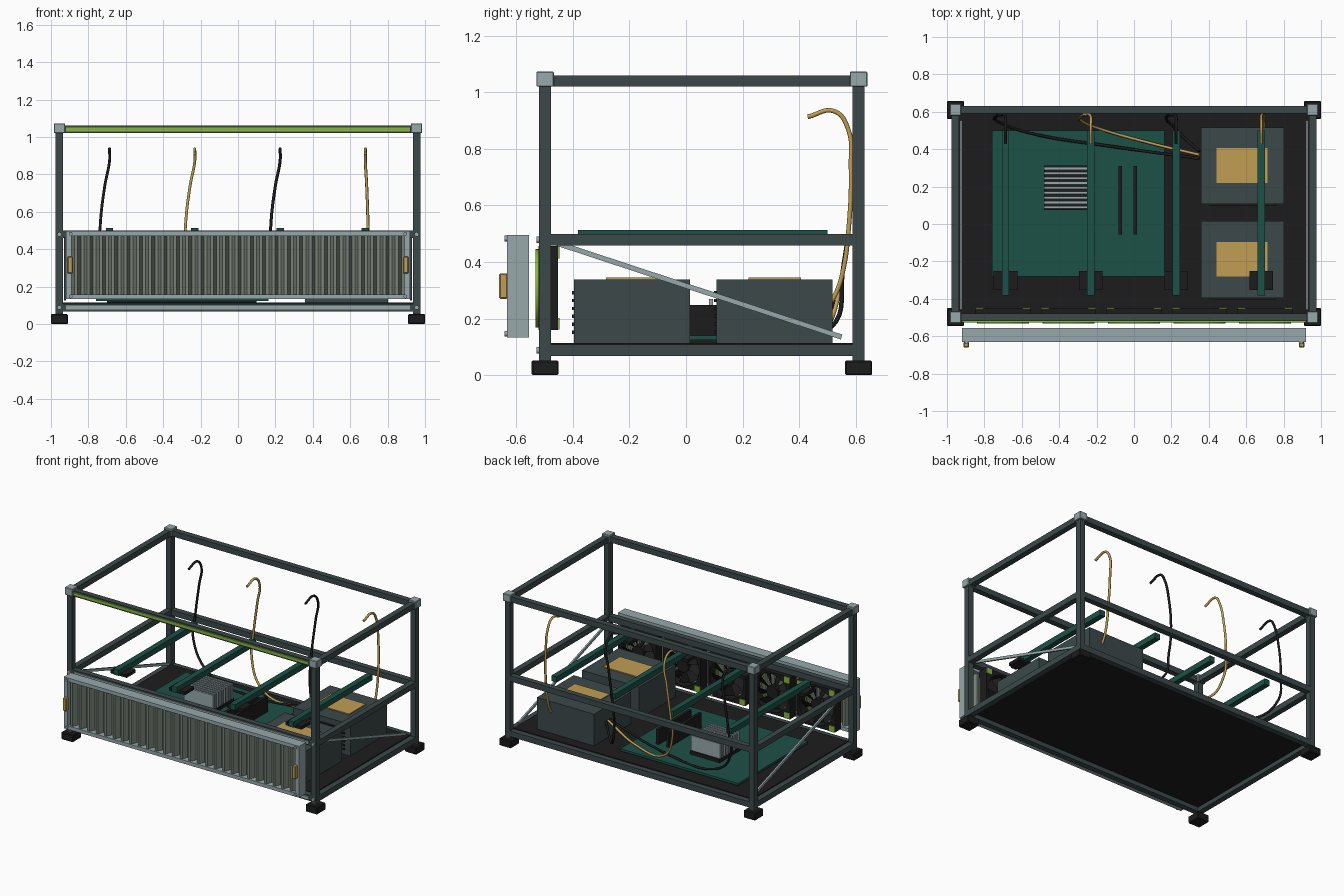
import bpy, bmesh, math
from mathutils import Vector, Matrix

if "Cube" in bpy.data.objects:
    bpy.data.objects.remove(bpy.data.objects["Cube"])


def material(name, rgb):
    m = bpy.data.materials.new(name)
    m.use_nodes = True
    col = [(c / 255) ** 2.2 for c in rgb] + [1]
    m.diffuse_color = col
    m.node_tree.nodes["Principled BSDF"].inputs["Base Color"].default_value = col
    return m


SLATE = material("slate metal", (62, 74, 75))
STEEL = material("light steel", (150, 167, 170))
BLACK = material("black plastic", (34, 34, 35))
GREEN = material("board green", (34, 82, 72))
GOLD = material("brass", (190, 156, 84))
LIME = material("lime", (134, 180, 68))
FILTER = material("filter grey", (118, 128, 118))


def finish(name, bm, mat, smooth=False):
    bmesh.ops.recalc_face_normals(bm, faces=bm.faces)
    me = bpy.data.meshes.new(name)
    bm.to_mesh(me)
    bm.free()
    me.materials.append(mat)
    ob = bpy.data.objects.new(name, me)
    bpy.context.collection.objects.link(ob)
    if smooth:
        bpy.ops.object.select_all(action='DESELECT')
        ob.select_set(True)
        bpy.context.view_layer.objects.active = ob
        bpy.ops.object.shade_smooth_by_angle()
    return ob


def box(name, x, y, z, mat, bevel=0):
    """Box from (min, max) pairs."""
    bm = bmesh.new()
    bmesh.ops.create_cube(bm, size=1)
    for v in bm.verts:
        v.co = [sum(r) / 2 + c * (r[1] - r[0]) for r, c in zip((x, y, z), v.co)]
    if bevel:
        bmesh.ops.bevel(bm, geom=bm.edges[:], offset=bevel, segments=1, affect='EDGES')
    return finish(name, bm, mat)


def around(c, half):
    return (c - half, c + half)


def disc(name, centre, radius, depth, mat, sides=16):
    """Cylinder whose axis runs along y."""
    bm = bmesh.new()
    place = Matrix.Translation(centre) @ Matrix.Rotation(math.pi / 2, 4, 'X')
    bmesh.ops.create_cone(bm, cap_ends=True, segments=sides, radius1=radius,
                          radius2=radius, depth=depth, matrix=place)
    return finish(name, bm, mat, True)


def plate_with_hole(name, centre, outer, inner, y, mat, square):
    """Square or round plate, facing y, with a round hole."""
    bm = bmesh.new()
    n, loops = 32, []
    for size, yy, is_square in ((outer, y[0], square), (outer, y[1], square),
                                (inner, y[1], False), (inner, y[0], False)):
        loop = []
        for i in range(n):
            a = math.tau * i / n
            c, s = math.cos(a), math.sin(a)
            r = size / max(abs(c), abs(s)) if is_square else size
            loop.append(bm.verts.new((centre[0] + r * c, yy, centre[1] + r * s)))
        loops.append(loop)
    for k in range(4):
        p, q = loops[k], loops[(k + 1) % 4]
        for i in range(n):
            j = (i + 1) % n
            bm.faces.new((p[i], p[j], q[j], q[i]))
    return finish(name, bm, mat, True)


# Frame: posts, feet, corner blocks, beams
PX, FRONT, BACK, W = 0.955, -0.498, 0.61, 0.02
LEVELS = {"bottom": 0.088, "middle": 0.479, "top": 1.04}
for side, sx in (("left", 1), ("right", -1)):
    x = sx * PX
    for end, y in (("front", FRONT), ("back", BACK)):
        tag = end + "_" + side
        box(tag + "_post", around(x, W), around(y, W + 0.001), (0.05, 1.03), SLATE)
        box(tag + "_foot", around(x, 0.046), around(y, 0.048), (0, 0.052), BLACK, 0.005)
        box(tag + "_corner", around(x, 0.03), around(y, 0.031), (1.02, 1.073), STEEL, 0.003)
    for level, z in LEVELS.items():
        box(level + "_" + side + "_beam", around(x, W), (FRONT + W, BACK - W), around(z, W), SLATE)
        disc(level + "_" + side + "_bolt", (x, FRONT - 0.025, z), 0.012, 0.012, STEEL)

    # Diagonal side brace
    a, b = Vector((sx * 0.925, -0.46, 0.468)), Vector((sx * 0.925, 0.55, 0.135))
    bm = bmesh.new()
    bmesh.ops.create_cube(bm, size=1)
    d = b - a
    bmesh.ops.transform(bm, verts=bm.verts, matrix=Matrix.Translation((a + b) / 2)
                        @ d.to_track_quat('Y', 'Z').to_matrix().to_4x4()
                        @ Matrix.Diagonal((0.012, d.length, 0.018, 1)))
    finish(side + "_brace", bm, STEEL)

for level, z in LEVELS.items():
    for end, y in (("front", FRONT), ("back", BACK)):
        box(level + "_" + end + "_beam", (-PX + W, PX - W), around(y, W), around(z, W), SLATE)
    strip = LIME if level == "top" else STEEL
    box(level + "_front_strip", (-0.92, 0.92), (FRONT - 0.028, FRONT - W), around(z, 0.011), strip)

box("base_plate", (-0.935, 0.935), (-0.478, 0.59), (0.098, 0.114), BLACK)

# Front filter panel: frame, pleats, handles
PY = (-0.632, -0.555)
for nm, z in (("top", (0.471, 0.496)), ("bottom", (0.133, 0.158))):
    box("filter_frame_" + nm, (-0.92, 0.92), PY, z, STEEL)
for nm, sx in (("left", 1), ("right", -1)):
    box("filter_frame_" + nm, around(sx * 0.905, 0.015), PY, (0.158, 0.471), STEEL)
    box("filter_handle_" + nm, around(sx * 0.897, 0.014), (-0.66, -0.63), (0.27, 0.36), GOLD, 0.004)
    for z in (0.147, 0.483):
        disc("filter_screw_" + nm, (sx * 0.895, -0.635, z), 0.01, 0.014, STEEL)
bm = bmesh.new()
pleats, previous = 27, None
for i in range(pleats * 4 + 1):
    x = -0.89 + 1.78 * i / (pleats * 4)
    y = -0.622 if i % 4 in (1, 2) else -0.585
    ring = [bm.verts.new((x, yy, z)) for yy, z in
            ((y, 0.155), (y, 0.475), (y + 0.012, 0.475), (y + 0.012, 0.155))]
    if previous:
        for k in range(4):
            m = (k + 1) % 4
            bm.faces.new((previous[k], previous[m], ring[m], ring[k]))
    previous = ring
finish("filter_pleats", bm, FILTER)

# Fans
FZ, FR = 0.308, 0.135
for f in range(5):
    fx = (f - 2) * 0.35
    nm = "fan_%d_" % (f + 1)
    plate_with_hole(nm + "frame", (fx, FZ), 0.148, FR, (-0.522, -0.452), BLACK, True)
    plate_with_hole(nm + "ring", (fx, FZ), FR + 0.004, FR - 0.008, (-0.531, -0.521), LIME, False)
    disc(nm + "hub", (fx, -0.487, FZ), 0.045, 0.05, BLACK, 24)
    bm = bmesh.new()
    for b in range(9):
        t = math.tau * b / 9
        corners = []
        for r, da, y in ((0.04, 0, -0.505), (0.128, 0.25, -0.505), (0.128, 0.75, -0.47), (0.04, 0.6, -0.47)):
            corners.append(bm.verts.new((fx + r * math.cos(t + da), y, FZ + r * math.sin(t + da))))
        face = bm.faces.new(corners)
        grown = bmesh.ops.extrude_face_region(bm, geom=[face])["geom"]
        bmesh.ops.translate(bm, vec=(0, 0.004, 0), verts=[g for g in grown if isinstance(g, bmesh.types.BMVert)])
    finish(nm + "blades", bm, BLACK)
    for sx in (-1, 1):
        for sz in (-1, 1):
            box(nm + "pad", around(fx + sx * 0.126, 0.021), (-0.455, -0.447),
                around(FZ + sz * 0.126, 0.021), LIME)

# Main board, memory, heat sink
box("main_board", (-0.758, 0.163), (-0.28, 0.5), (0.124, 0.14), GREEN)
box("board_spacer", (-0.7, 0.1), (-0.22, 0.44), (0.112, 0.125), BLACK)
for x in (-0.073, 0.006):
    box("memory_stick", around(x, 0.01), (-0.055, 0.31), (0.14, 0.248), BLACK)
box("heat_sink_base", (-0.482, -0.25), (0.075, 0.312), (0.14, 0.165), BLACK)
for i in range(9):
    box("heat_sink_fin", (-0.48, -0.252), around(0.089 + i * 0.026, 0.007), (0.165, 0.27), STEEL)

# Power supplies with labels and vent bars
for nm, y in (("front", -0.19), ("back", 0.312)):
    box(nm + "_power_supply", (0.357, 0.803), around(y, 0.205), (0.114, 0.338), SLATE)
    box(nm + "_power_label", (0.442, 0.715), around(y + 0.001, 0.093), (0.338, 0.345), GOLD)
    for i in range(6):
        box(nm + "_vent_bar", (0.4, 0.76), (y - 0.213, y - 0.205), around(0.152 + i * 0.028, 0.006), BLACK)

# Card rails and risers, each with a hanging cable
for i, x in enumerate((-0.687, -0.231, 0.225, 0.681)):
    box("card_rail", around(x, 0.02), (-0.382, 0.5), (0.474, 0.514), GREEN)
    box("riser_block", around(x, 0.063), (-0.352, -0.252), (0.46, 0.482), BLACK)
    low = x - 0.05 if i < 3 else x + 0.014
    if i < 3:
        y0 = 0.35 + 0.02 * i
        path = [(0.35, y0, 0.24), (0.35 + (low - 0.35) * 0.4, y0 + 0.06, 0.16),
                (0.35 + (low - 0.35) * 0.85, y0 + 0.14, 0.19)]
    else:
        path = [(low, 0.5, 0.24), (low, 0.53, 0.29)]
    path += [(low, 0.553, 0.36), (low, 0.575, 0.52), (x + (low - x) * 0.5, 0.583, 0.74),
             (x, 0.573, 0.87), (x, 0.525, 0.933), (x, 0.43, 0.913)]
    cu = bpy.data.curves.new("cable", 'CURVE')
    cu.dimensions = '3D'
    cu.bevel_depth, cu.bevel_resolution, cu.resolution_u = 0.008, 2, 6
    cu.use_fill_caps = True
    sp = cu.splines.new('BEZIER')
    sp.bezier_points.add(len(path) - 1)
    for p, co in zip(sp.bezier_points, path):
        p.co = co
        p.handle_left_type = p.handle_right_type = 'AUTO'
    cu.materials.append(GOLD if i % 2 else BLACK)
    bpy.context.collection.objects.link(bpy.data.objects.new("cable", cu))
